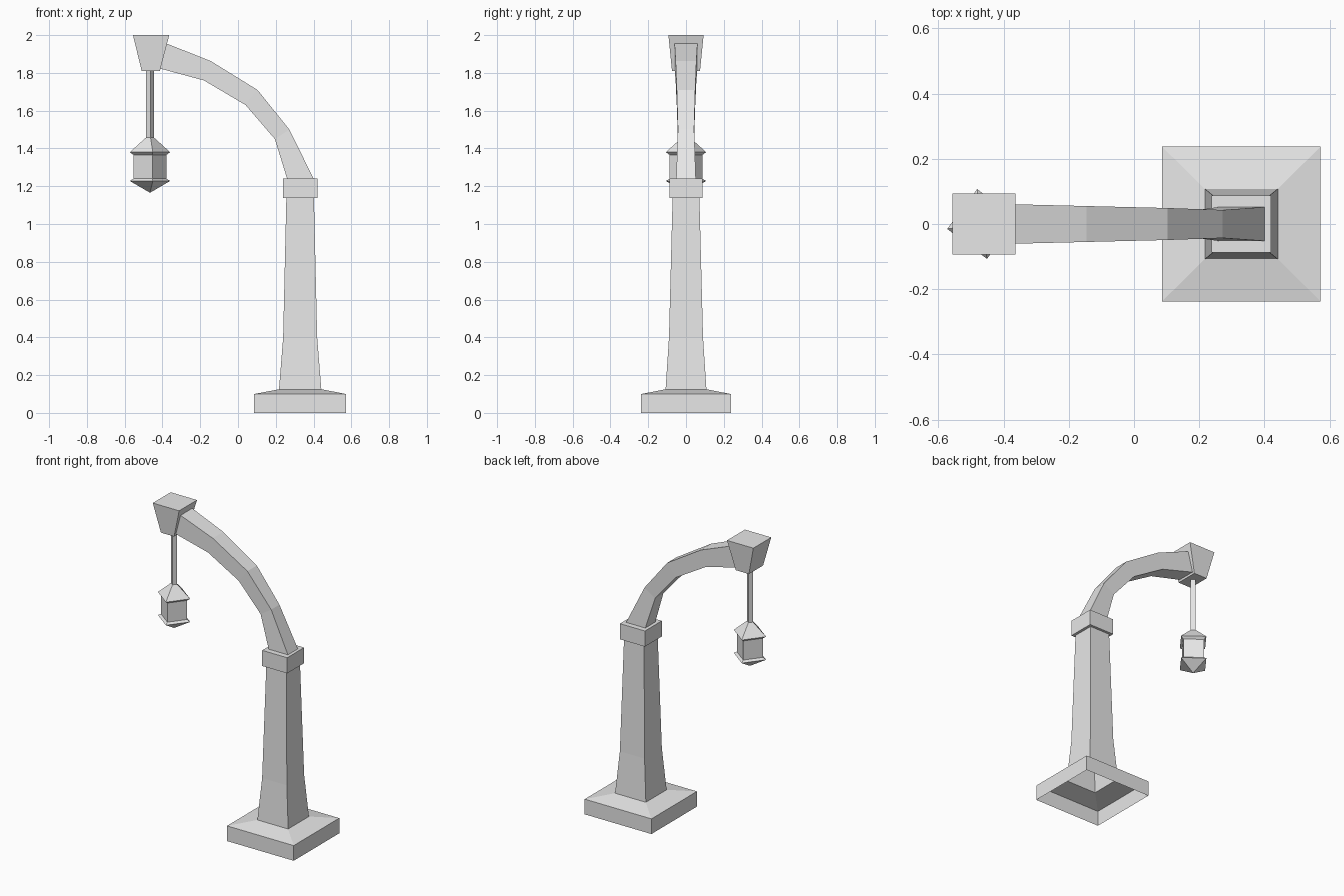
import bpy, bmesh, math
from mathutils import Vector

if "Cube" in bpy.data.objects:
    bpy.data.objects.remove(bpy.data.objects["Cube"])

stone = bpy.data.materials.new("light grey")
stone.diffuse_color = (0.8, 0.8, 0.8, 1)
stone.use_nodes = True
stone.node_tree.nodes["Principled BSDF"].inputs["Base Color"].default_value = stone.diffuse_color


def loft(name, rings, cap_start=True, cap_end=True):
    """Skin a list of four-cornered rings into one flat-shaded mesh."""
    bm = bmesh.new()
    rows = [[bm.verts.new(p) for p in ring] for ring in rings]
    for a, b in zip(rows, rows[1:]):
        for i in range(4):
            j = (i + 1) % 4
            bm.faces.new((a[i], a[j], b[j], b[i]))
    if cap_start:
        bm.faces.new(rows[0][::-1])
    if cap_end:
        bm.faces.new(rows[-1])
    bmesh.ops.recalc_face_normals(bm, faces=bm.faces)
    mesh = bpy.data.meshes.new(name)
    bm.to_mesh(mesh)
    bm.free()
    mesh.materials.append(stone)
    obj = bpy.data.objects.new(name, mesh)
    bpy.context.collection.objects.link(obj)
    return obj


def rect(cx, hx, hy, z):
    return [(cx + sx * hx, sy * hy, z) for sx, sy in ((-1, -1), (1, -1), (1, 1), (-1, 1))]


def diamond(cx, r, z, turn=math.radians(8)):
    return [(cx + r * math.cos(turn + i * math.pi / 2),
             r * math.sin(turn + i * math.pi / 2), z) for i in range(4)]


POST_X, LAMP_X = 0.329, -0.466

# Plinth, open underneath, running into the hollow tapered post
plinth = loft("plinth", [rect(POST_X, 0.243, 0.237, 0), rect(POST_X, 0.243, 0.237, 0.10),
                         rect(POST_X, 0.112, 0.108, 0.125)], False, False)
post = loft("post", [rect(POST_X, 0.112, 0.108, 0.125), rect(POST_X, 0.09, 0.09, 0.40),
                     rect(POST_X, 0.073, 0.071, 1.137)], False, False)
collar = loft("collar", [rect(POST_X, 0.091, 0.088, 1.137), rect(POST_X, 0.091, 0.088, 1.24)])

# Curved arm: outer x, z, inner x, z, half width
arm_steps = [(0.40, 1.24, 0.26, 1.24, 0.052), (0.272, 1.50, 0.195, 1.45, 0.043),
             (0.103, 1.71, 0.04, 1.63, 0.049), (-0.145, 1.863, -0.18, 1.76, 0.055),
             (-0.39, 1.96, -0.42, 1.825, 0.061)]
arm = loft("arm", [[(xo, -w, zo), (xo, w, zo), (xi, w, zi), (xi, -w, zi)]
                   for xo, zo, xi, zi, w in arm_steps])

# Tapered block at the arm's end
end_block = loft("end_block", [rect(-0.462, 0.048, 0.074, 1.81), rect(-0.46, 0.096, 0.093, 2.0)])

# Hanging rod and lantern
rod = loft("hanging_rod", [diamond(LAMP_X, 0.021, 1.44), diamond(LAMP_X, 0.021, 1.815)])
lantern = loft("lantern", [diamond(LAMP_X, r, z) for r, z in (
    (0.001, 1.166), (0.108, 1.228), (0.088, 1.24), (0.088, 1.366), (0.108, 1.38), (0.012, 1.466))])
